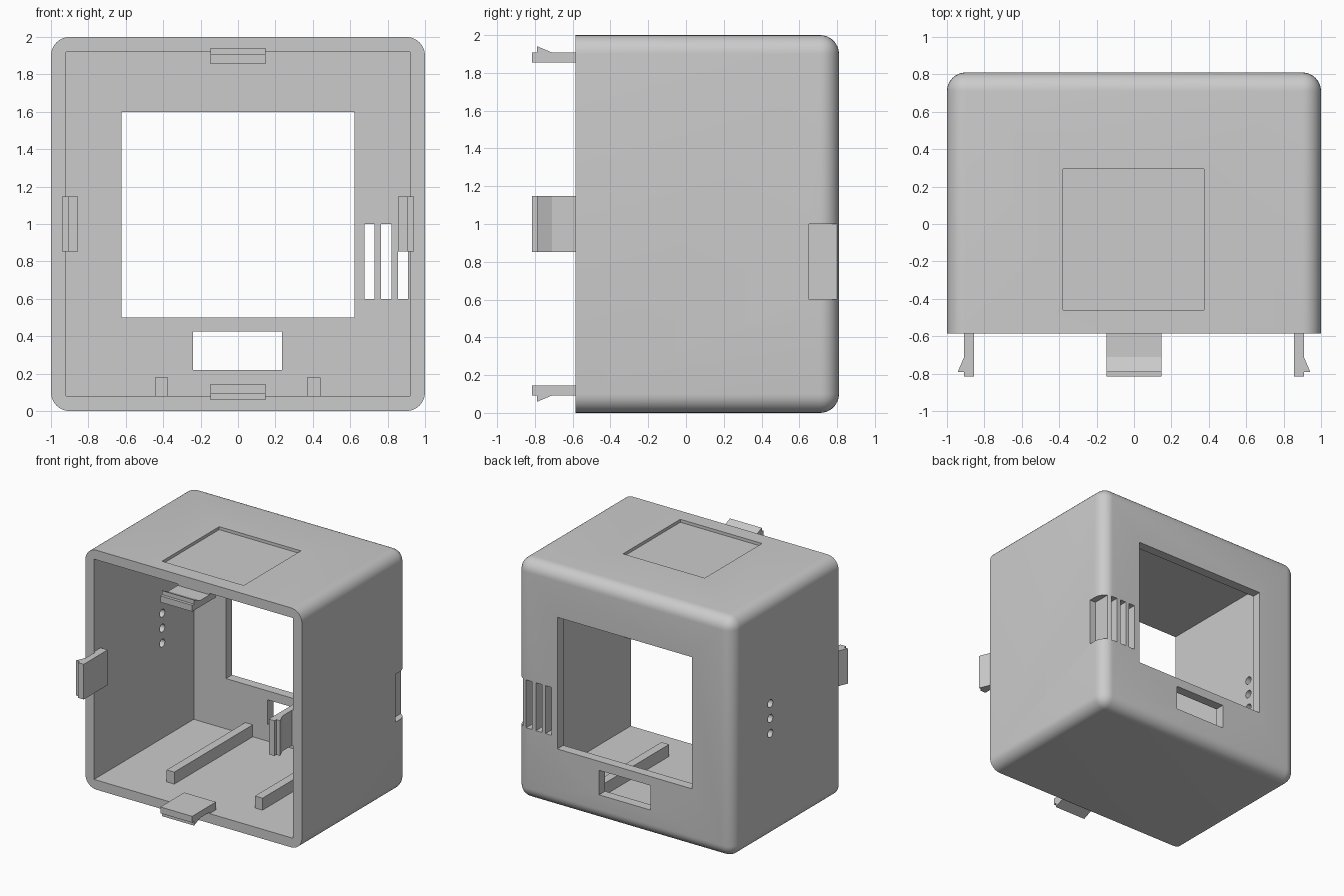
import bpy, bmesh, math
from mathutils import Matrix, Vector

if "Cube" in bpy.data.objects:
    bpy.data.objects.remove(bpy.data.objects["Cube"])

grey = bpy.data.materials.new("light_grey_plastic")
grey.use_nodes = True
COLOUR = (0.6, 0.6, 0.6, 1)
grey.diffuse_color = COLOUR
grey.node_tree.nodes["Principled BSDF"].inputs["Base Color"].default_value = COLOUR

FRONT, BACK = -0.585, 0.81
WALL, RADIUS = 0.08, 0.1


def finish(name, bm):
    """Turn a bmesh into a named object with the plastic material."""
    bmesh.ops.recalc_face_normals(bm, faces=bm.faces)
    mesh = bpy.data.meshes.new(name)
    bm.to_mesh(mesh)
    bm.free()
    mesh.materials.append(grey)
    obj = bpy.data.objects.new(name, mesh)
    bpy.context.scene.collection.objects.link(obj)
    return obj


def box_mesh(x, y, z):
    """Box spanning the three (low, high) ranges."""
    bm = bmesh.new()
    centre = Vector([(a + b) / 2 for a, b in (x, y, z)])
    size = [b - a for a, b in (x, y, z)]
    bmesh.ops.create_cube(bm, size=1, matrix=Matrix.Translation(centre) @ Matrix.Diagonal((*size, 1)))
    return bm


def box(name, x, y, z):
    return finish(name, box_mesh(x, y, z))


def cut(target, cutter):
    """Subtract a cutter and discard it."""
    mod = target.modifiers.new("cut", "BOOLEAN")
    mod.operation = "DIFFERENCE"
    mod.solver = "EXACT"
    mod.object = cutter
    cutter.hide_render = True
    bpy.context.view_layer.objects.active = target
    bpy.ops.object.modifier_apply(modifier=mod.name)
    bpy.data.objects.remove(cutter)


# Outer shell: every edge rounded except the open front rim
bm = box_mesh((-1, 1), (FRONT, BACK), (0, 2))
rounded = [e for e in bm.edges if any(v.co.y > 0 for v in e.verts)]
bmesh.ops.bevel(bm, geom=rounded, offset=RADIUS, segments=8, profile=0.5, affect="EDGES")
shell = finish("shell", bm)

# Hollow interior, open to the front
inner = 1 - WALL
cut(shell, box("cavity", (-inner, inner), (FRONT - 0.2, BACK - WALL), (WALL, 2 - WALL)))

# Openings in the back wall
cut(shell, box("window", (-0.622, 0.622), (0.65, 1), (0.5, 1.6)))
cut(shell, box("port", (-0.24, 0.236), (0.65, 1), (0.22, 0.425)))

# Vent slots; the outermost notches the rounded corner
for i in range(4):
    left = 0.675 + 0.09 * i
    cut(shell, box("vent", (left, left + (0.055 if i < 3 else 0.1)), (0.65, 1), (0.6, 1)))

# Shallow square recess in the top
cut(shell, box("top_recess", (-0.38, 0.375), (-0.46, 0.295), (1.975, 2.1)))

# Three round holes in the right wall
for i in (-1, 0, 1):
    bm = bmesh.new()
    place = Matrix.Translation((-0.96, 0.315, 1 + 0.125 * i)) @ Matrix.Rotation(math.pi / 2, 4, "Y")
    bmesh.ops.create_cone(bm, cap_ends=True, segments=24, radius1=0.033, radius2=0.033,
                          depth=0.2, matrix=place)
    cut(shell, finish("hole", bm))

bpy.ops.object.select_all(action="DESELECT")
shell.select_set(True)
bpy.context.view_layer.objects.active = shell
bpy.ops.object.shade_smooth_by_angle(angle=math.radians(30))

# Snap clips: a hooked profile (depth, distance from centre) swept sideways,
# then turned to each of the four walls
PROFILE = [(-0.5, 0.855), (-0.815, 0.855), (-0.815, 0.908), (-0.79, 0.908),
           (-0.79, 0.942), (-0.71, 0.908), (FRONT, 0.908), (FRONT, 0.925), (-0.5, 0.925)]
for k, side in enumerate(("top", "left", "bottom", "right")):
    bm = bmesh.new()
    face = bm.faces.new([bm.verts.new((-0.147, y, r)) for y, r in PROFILE])
    swept = bmesh.ops.extrude_face_region(bm, geom=[face])["geom"]
    bmesh.ops.translate(bm, vec=(0.294, 0, 0),
                        verts=[g for g in swept if isinstance(g, bmesh.types.BMVert)])
    bmesh.ops.transform(bm, verts=bm.verts, matrix=Matrix.Translation((0, 0, 1))
                        @ Matrix.Rotation(k * math.pi / 2, 4, "Y"))
    finish(side + "_clip", bm)

# Floor rails running to the back wall
for side, x in (("right", -0.41), ("left", 0.405)):
    box(side + "_rail", (x - 0.035, x + 0.035), (-0.305, BACK - WALL + 0.01), (WALL - 0.01, 0.18))
